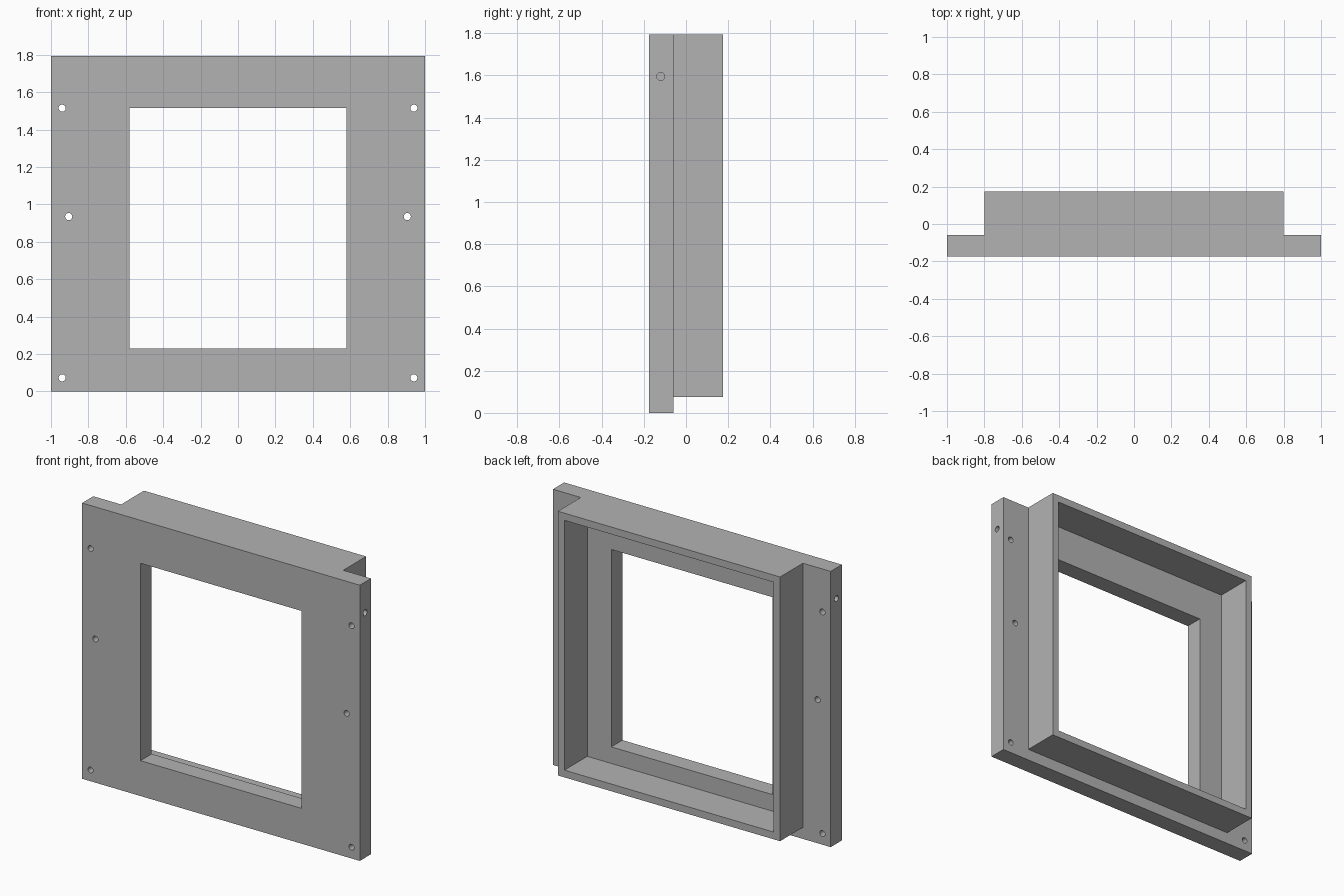
import bpy
import math
from mathutils import Matrix

cube = bpy.data.objects.get("Cube")
if cube:
    bpy.data.objects.remove(cube, do_unlink=True)

# Overall dimensions
FRONT, SEAT, BACK = -0.175, -0.06, 0.175
TOP, BOX_BOTTOM = 1.795, 0.075
BOX_HALF, WALL = 0.8, 0.047
HOLE_RADIUS = 0.019

grey = bpy.data.materials.new("plain grey")
grey.use_nodes = True
colour = (0.45, 0.45, 0.45, 1)
grey.diffuse_color = colour
grey.node_tree.nodes["Principled BSDF"].inputs["Base Color"].default_value = colour


def block(name, half_x, y0, y1, z0, z1):
    """Box centred on x, spanning the given y and z ranges."""
    bpy.ops.mesh.primitive_cube_add(size=1)
    ob = bpy.context.object
    ob.name = name
    ob.data.transform(Matrix.Translation((0, (y0 + y1) / 2, (z0 + z1) / 2))
                      @ Matrix.Diagonal((2 * half_x, y1 - y0, z1 - z0, 1)))
    ob.data.materials.append(grey)
    return ob


def drill(name, centre, depth, axis):
    """Round cutter along the y or x axis."""
    bpy.ops.mesh.primitive_cylinder_add(vertices=24, radius=HOLE_RADIUS, depth=depth)
    ob = bpy.context.object
    ob.name = name
    turn = Matrix.Rotation(math.pi / 2, 4, "X" if axis == "Y" else "Y")
    ob.data.transform(Matrix.Translation(centre) @ turn)
    ob.data.materials.append(grey)
    return ob


def combine(target, tool, operation):
    """Apply a boolean and discard the tool."""
    mod = target.modifiers.new(operation.lower(), "BOOLEAN")
    mod.operation = operation
    mod.solver = "EXACT"
    mod.object = tool
    bpy.context.view_layer.objects.active = target
    bpy.ops.object.modifier_apply(modifier=mod.name)
    bpy.data.objects.remove(tool, do_unlink=True)


# Front plate with the deep box joined to its back
frame = block("window_frame", 1, FRONT, SEAT, 0, TOP)
combine(frame, block("rear_box", BOX_HALF, -0.1, BACK, BOX_BOTTOM, TOP), "UNION")

# Hollow of the box and the window through the plate
combine(frame, block("box_hollow", BOX_HALF - WALL, SEAT, BACK + 0.1,
                     BOX_BOTTOM + WALL, TOP - WALL), "DIFFERENCE")
combine(frame, block("window_opening", 0.58, -0.3, 0.3, 0.23, 1.515), "DIFFERENCE")

# Screw holes through the flanges and a blind hole in each side edge
for side in (-1, 1):
    for x, z in ((0.94, 0.073), (0.905, 0.935), (0.94, 1.515)):
        combine(frame, drill("screw_hole", (side * x, -0.12, z), 0.3, "Y"), "DIFFERENCE")
    combine(frame, drill("edge_hole", (side, -0.12, 1.595), 0.4, "X"), "DIFFERENCE")

# Smooth hole walls, crisp edges elsewhere
bpy.ops.object.select_all(action="DESELECT")
frame.select_set(True)
bpy.context.view_layer.objects.active = frame
bpy.ops.object.shade_smooth_by_angle(angle=math.radians(30))
